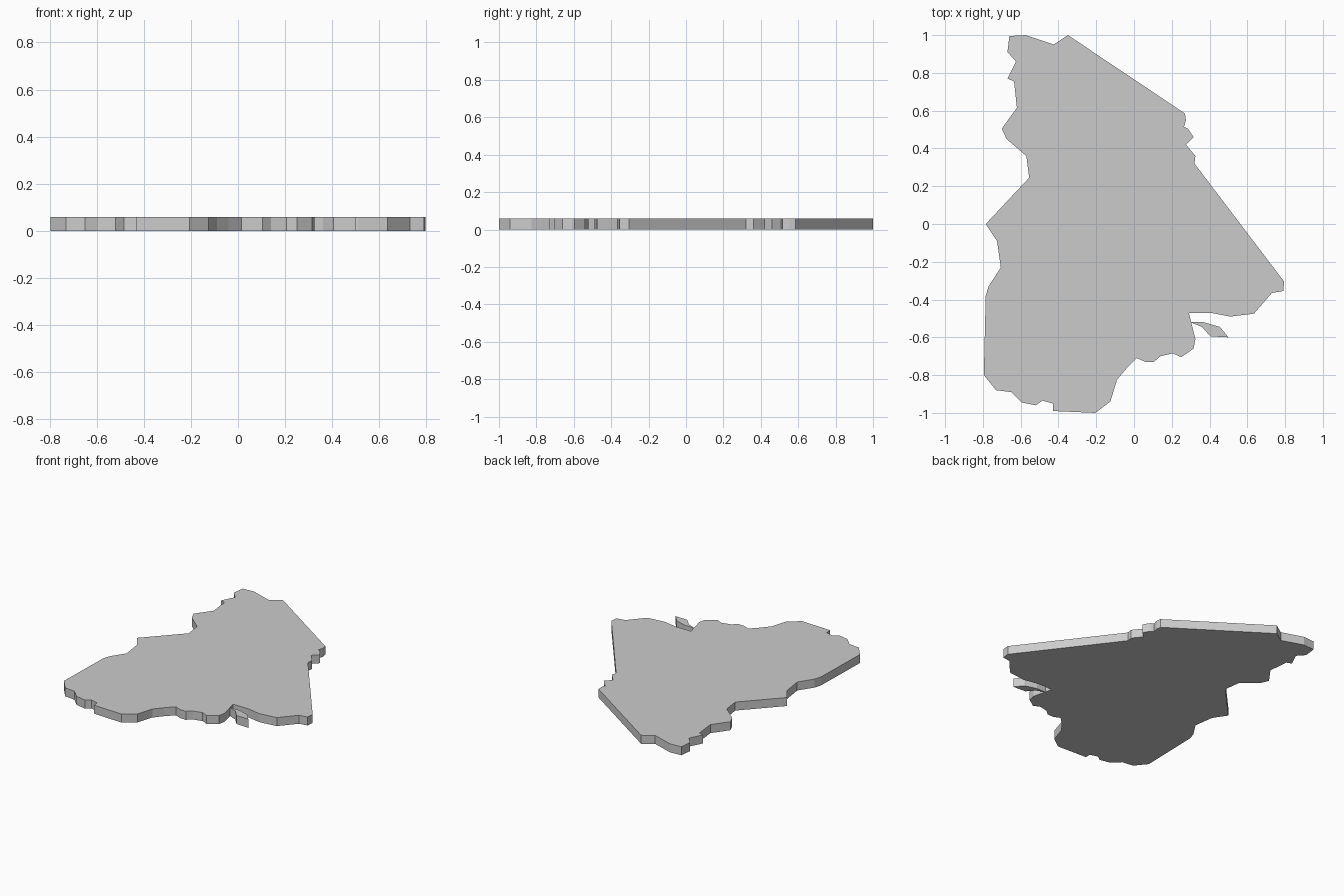
import bpy, bmesh

THICKNESS = 0.06


def plate(name, outline):
    """Flat plate: fill an outline and extrude it upward."""
    bm = bmesh.new()
    face = bm.faces.new([bm.verts.new((x, y, 0)) for x, y in outline])
    ext = bmesh.ops.extrude_face_region(bm, geom=[face], use_keep_orig=True)
    top = [g for g in ext["geom"] if isinstance(g, bmesh.types.BMVert)]
    bmesh.ops.translate(bm, verts=top, vec=(0, 0, THICKNESS))
    bmesh.ops.recalc_face_normals(bm, faces=bm.faces)
    mesh = bpy.data.meshes.new(name)
    bm.to_mesh(mesh)
    bm.free()
    obj = bpy.data.objects.new(name, mesh)
    bpy.context.collection.objects.link(obj)
    return obj


# outline runs clockwise from the top left corner
north_east = [(-.66, .995), (-.575, 1), (-.425, .95), (-.35, 1), (.27, .585),
              (.275, .55), (.265, .515), (.285, .505), (.315, .46),
              (.275, .42), (.325, .36), (.32, .32), (.795, -.305)]
south = [(.79, -.355), (.73, -.365), (.635, -.475), (.51, -.49), (.405, -.47),
         (.29, -.47), (.325, -.61), (.315, -.66), (.25, -.705), (.205, -.685),
         (.14, -.70), (.105, -.73), (.06, -.73), (.015, -.71), (-.04, -.765),
         (-.09, -.825), (-.125, -.94), (-.205, -1), (-.43, -.99),
         (-.43, -.95), (-.485, -.935), (-.52, -.96), (-.595, -.945),
         (-.65, -.89), (-.73, -.88)]
west = [(-.795, -.80), (-.785, -.38), (-.77, -.33), (-.705, -.23),
        (-.725, -.09), (-.785, 0), (-.555, .245), (-.57, .36), (-.675, .45),
        (-.70, .505), (-.62, .615), (-.635, .755), (-.67, .77), (-.625, .86),
        (-.67, .91)]

# main slab
plate("land_slab", north_east + south + west)

# small separate sliver in the southern notch
plate("islet", [(.30, -.52), (.37, -.52), (.455, -.545), (.50, -.60),
                (.405, -.595), (.36, -.545)])
